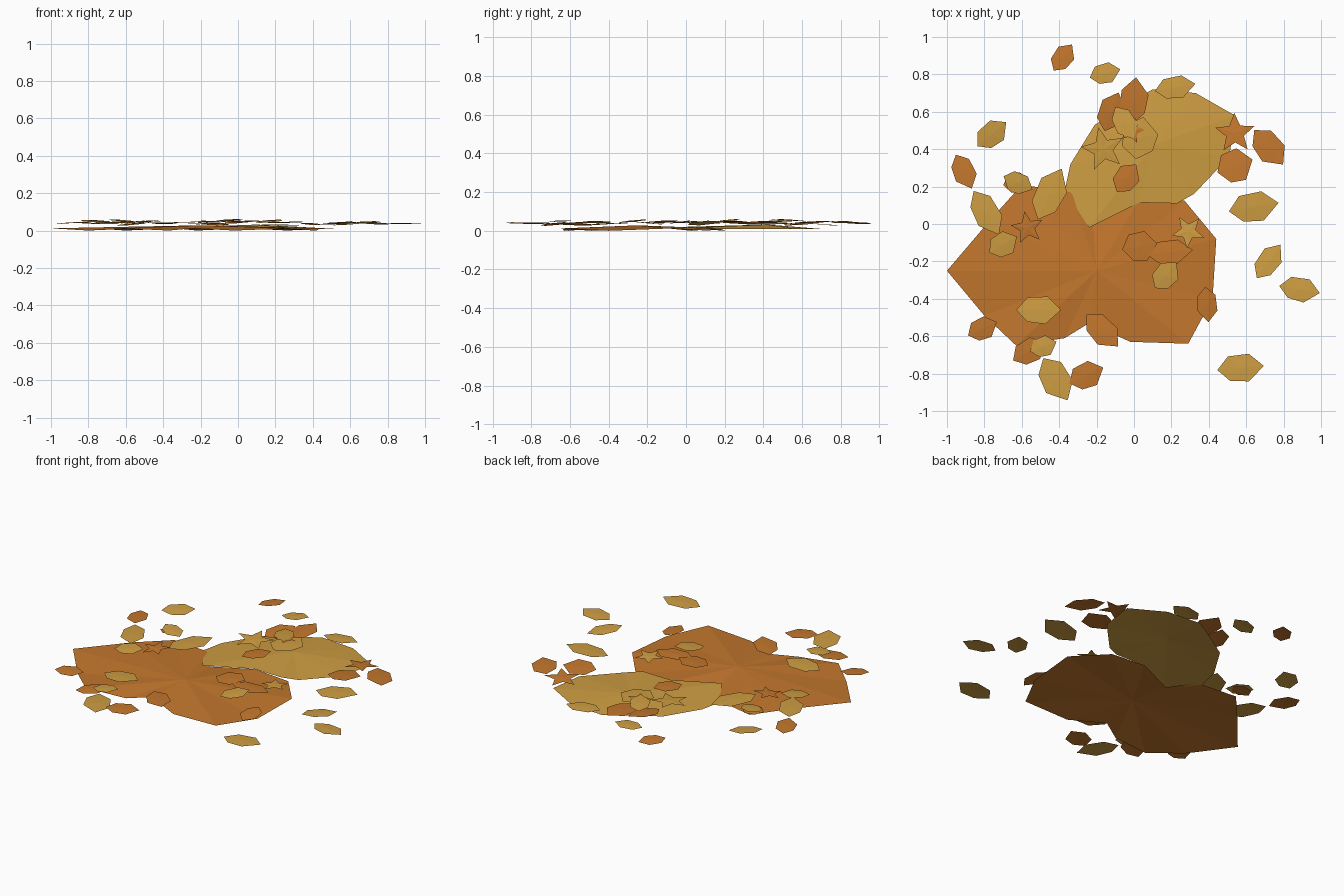
import bpy, bmesh, math, random
from mathutils import Matrix, Vector

random.seed(4)


def material(name, color):
    m = bpy.data.materials.new(name)
    m.diffuse_color = (*color, 1)
    return m


ORANGE = material("rust orange", (0.55, 0.185, 0.026))
YELLOW = material("golden yellow", (0.62, 0.34, 0.055))


def sheet(name, outline, center, mat, matrix=Matrix()):
    """Fan of flat triangles from a centre point to an outline."""
    bm = bmesh.new()
    c = bm.verts.new(center)
    ring = [bm.verts.new(p) for p in outline]
    for i, v in enumerate(ring):
        bm.faces.new((c, v, ring[(i + 1) % len(ring)]))
    bm.transform(matrix)
    for f in bm.faces:
        f.normal_update()
        if f.normal.z < 0:
            f.normal_flip()
    me = bpy.data.meshes.new(name)
    bm.to_mesh(me)
    bm.free()
    me.materials.append(mat)
    ob = bpy.data.objects.new(name, me)
    bpy.context.collection.objects.link(ob)
    return ob


def placement(x, y, z, angle, tilt):
    wobble = Matrix.Rotation(random.uniform(-tilt, tilt), 4, 'X') @ \
        Matrix.Rotation(random.uniform(-tilt, tilt), 4, 'Y')
    return Matrix.Translation((x, y, z)) @ wobble @ Matrix.Rotation(math.radians(angle), 4, 'Z')


# Two broad, slightly domed leaf mats
orange_edge = [(-1, -.25), (-.80, -.49), (-.63, -.65), (-.37, -.61), (-.24, -.53),
               (-.02, -.63), (.29, -.64), (.42, -.40), (.44, -.08), (.27, .125),
               (.03, .13), (-.22, .03), (-.34, .17), (-.60, .21), (-.77, .02)]
yellow_edge = [(-.24, -.02), (.03, .115), (.23, .11), (.32, .16), (.51, .36), (.54, .58),
               (.33, .70), (.10, .72), (-.02, .65), (-.21, .53), (-.34, .32), (-.37, .18)]
sheet("orange_leaf_mat", [(x, y, 0.0 if i % 2 else 0.012) for i, (x, y) in enumerate(orange_edge)],
      (-.2, -.25, .028), ORANGE)
sheet("yellow_leaf_mat", [(x, y, 0.02 if i < 3 else 0.008) for i, (x, y) in enumerate(yellow_edge)],
      (.1, .42, .032), YELLOW)

# Six-sided leaves: x, y, angle, length, width, height
LEAF = [(-.5, 0), (-.25, -.42), (.15, -.5), (.5, 0), (.2, .48), (-.25, .45)]
orange_leaves = [
    (-.38, .89, 55, .17, .11, .04), (-.91, .28, -65, .20, .12, .04),
    (-.63, .22, 10, .14, .11, .045), (-.12, .60, 70, .22, .14, .035),
    (0, .66, 85, .25, .15, .045), (-.04, .245, 55, .18, .13, .048),
    (.54, .31, 20, .20, .18, .04), (.72, .41, -50, .24, .15, .04),
    (.39, -.43, -85, .19, .11, .035), (.03, -.12, 10, .19, .16, .048),
    (.19, -.15, 5, .25, .13, .043), (-.81, -.56, 25, .17, .12, .04),
    (-.56, -.68, 30, .20, .13, .035), (-.255, -.81, 25, .20, .14, .04),
    (-.17, -.57, -45, .24, .14, .033)]
yellow_leaves = [
    (-.155, .805, 15, .17, .11, .045), (-.76, .48, 40, .20, .13, .05),
    (-.79, .06, -60, .27, .14, .045), (-.70, -.11, 30, .17, .13, .04),
    (-.62, .22, -25, .17, .11, .053), (-.45, .16, 65, .30, .16, .04),
    (.03, .46, 80, .23, .19, .048), (-.05, .54, -60, .2, .12, .055),
    (.64, .09, 10, .27, .16, .04), (.72, -.20, 55, .22, .12, .04),
    (.885, -.35, -10, .22, .13, .037), (.57, -.77, 5, .25, .15, .04),
    (.17, -.275, 50, .18, .13, .05), (-.51, -.46, 0, .24, .15, .045),
    (-.485, -.655, 20, .15, .11, .05), (-.42, -.83, -60, .26, .16, .04),
    (.22, .73, 10, .22, .12, .03)]
for label, mat, leaves in (("orange_leaf", ORANGE, orange_leaves),
                           ("yellow_leaf", YELLOW, yellow_leaves)):
    for i, (x, y, a, length, width, z) in enumerate(leaves):
        pts = [(px * length, py * width, 0) for px, py in LEAF]
        sheet(f"{label}_{i + 1}", pts, (0, 0, .003), mat, placement(x, y, z, a, .09))

# Five-lobed star leaves: x, y, angle, radius, material, height
stars = [(-.57, -.02, 100, .09, ORANGE, .045), (.54, .485, 20, .11, ORANGE, .04),
         (-.165, .40, 30, .12, YELLOW, .048), (.29, -.04, 50, .09, YELLOW, .045),
         (-.01, .50, 75, .07, ORANGE, .056)]
for i, (x, y, a, r, mat, z) in enumerate(stars):
    pts = []
    for k in range(10):
        t, rr = k * math.pi / 5, r * (.45 if k % 2 else 1)
        pts.append((rr * math.cos(t), rr * math.sin(t), 0))
    sheet(f"star_leaf_{i + 1}", pts, (0, 0, .003), mat, placement(x, y, z, a, .09))
